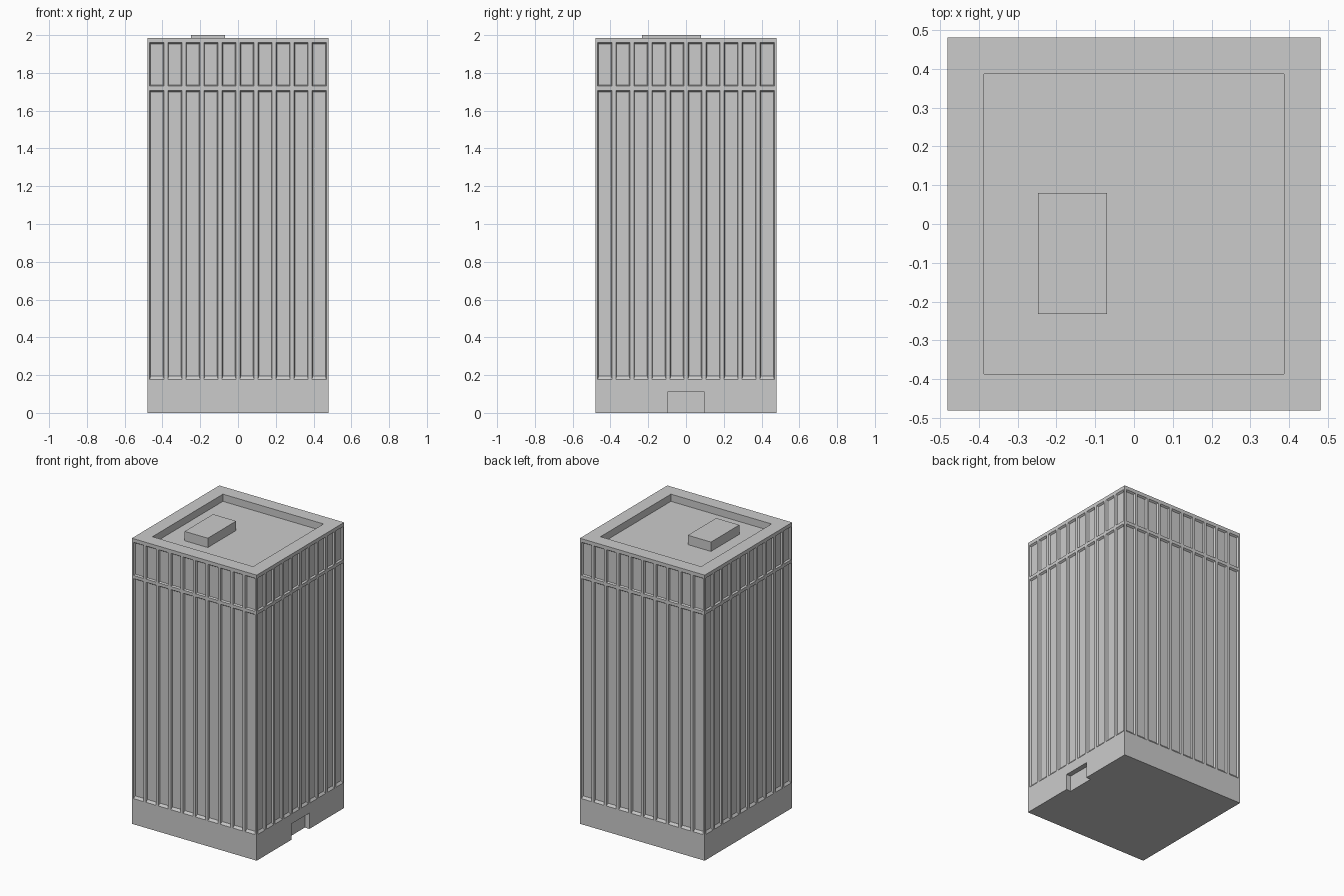
import bpy, bmesh
from mathutils import Matrix
from math import pi

if "Cube" in bpy.data.objects:
    bpy.data.objects.remove(bpy.data.objects["Cube"])

H = 0.48            # half width of the tower
TOP = 1.985         # parapet height
PITCH, HALF = 0.0954, 0.038
DEPTH, JAMB = 0.012, 0.005
COLS = 10


def box(name, x0, x1, y0, y1, z0, z1):
    bm = bmesh.new()
    bmesh.ops.create_cube(bm, size=1)
    for v in bm.verts:
        v.co = ((x0 + x1) / 2 + v.co.x * (x1 - x0),
                (y0 + y1) / 2 + v.co.y * (y1 - y0),
                (z0 + z1) / 2 + v.co.z * (z1 - z0))
    return finish(name, bm)


def finish(name, bm):
    me = bpy.data.meshes.new(name)
    bm.to_mesh(me)
    bm.free()
    ob = bpy.data.objects.new(name, me)
    bpy.context.collection.objects.link(ob)
    return ob


# Tower facade grid: columns of window bays between slim piers
xs = [-H]
for i in range(COLS):
    c = (i - (COLS - 1) / 2) * PITCH
    xs += [c - HALF, c + HALF]
xs.append(H)
zs = [0, 0.178, 1.708, 1.73, 1.96, TOP]
sills = {1: 0.016, 3: 0.005}     # rows holding bays, with sill slope height

bm = bmesh.new()
for side in range(4):
    rot = Matrix.Rotation(side * pi / 2, 3, 'Z')

    def quad(pts):
        bm.faces.new([bm.verts.new(rot @ Matrix.Identity(3) @ bm_v(p)) for p in pts])

    def bm_v(p):
        from mathutils import Vector
        return Vector(p)

    for i in range(len(xs) - 1):
        for j in range(len(zs) - 1):
            a, b, c, d = xs[i], xs[i + 1], zs[j], zs[j + 1]
            outer = [(a, -H, c), (b, -H, c), (b, -H, d), (a, -H, d)]
            if j in sills and i % 2 == 1:
                y = -H + DEPTH
                a, b, c, d = a + JAMB, b - JAMB, c + sills[j], d - 0.008
                inner = [(a, y, c), (b, y, c), (b, y, d), (a, y, d)]
                quad(inner)
                for k in range(4):
                    n = (k + 1) % 4
                    quad([outer[k], outer[n], inner[n], inner[k]])
            else:
                quad(outer)

# Close roof and underside
bmesh.ops.remove_doubles(bm, verts=bm.verts[:], dist=1e-5)
bmesh.ops.holes_fill(bm, edges=[e for e in bm.edges if e.is_boundary], sides=0)
bmesh.ops.recalc_face_normals(bm, faces=bm.faces[:])
tower = finish("tower", bm)

# Sunken roof and entrance recess
cutters = [box("roof_well_cutter", -0.387, 0.387, -0.387, 0.387, 1.935, 2.1),
           box("entrance_cutter", H - 0.035, H + 0.1, -0.098, 0.098, -0.1, 0.11)]
for cut in cutters:
    mod = tower.modifiers.new(cut.name, 'BOOLEAN')
    mod.operation = 'DIFFERENCE'
    mod.solver = 'EXACT'
    mod.object = cut
    cut.hide_render = True
    cut.display_type = 'WIRE'

# Rooftop plant room
box("rooftop_plant_room", -0.248, -0.07, -0.232, 0.08, 1.934, 2.0)
